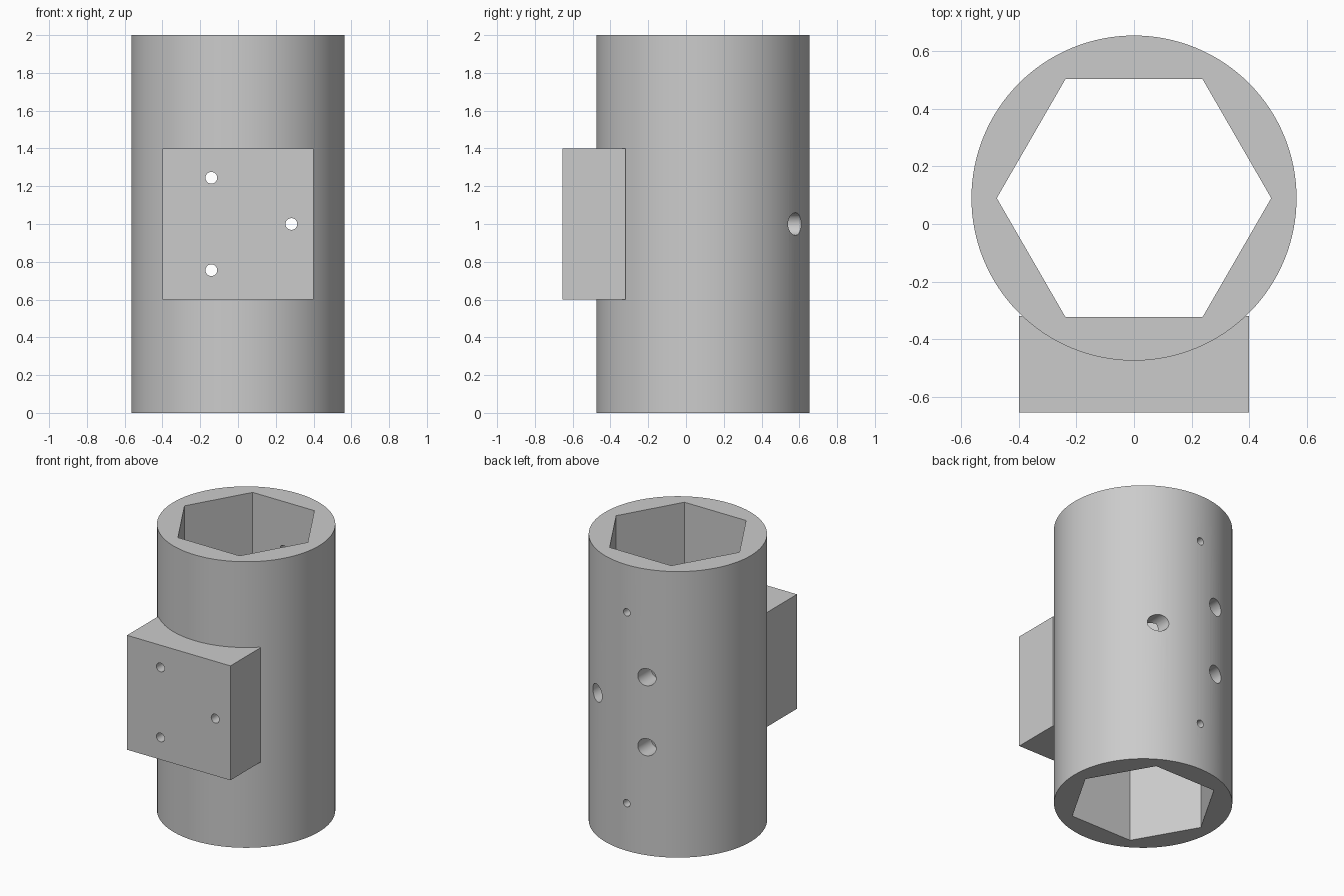
import bpy
import math

if "Cube" in bpy.data.objects:
    bpy.data.objects.remove(bpy.data.objects["Cube"], do_unlink=True)

AXIS_Y = 0.09      # tube axis offset
TUBE_R = 0.565
BORE_R = 0.477     # corner radius of the hexagonal bore
HEIGHT = 2.0
MID = HEIGHT / 2

grey = bpy.data.materials.new("plain grey")
grey.use_nodes = True
grey.diffuse_color = (0.6, 0.6, 0.6, 1)
grey.node_tree.nodes["Principled BSDF"].inputs["Base Color"].default_value = (0.6, 0.6, 0.6, 1)


def prism(name, sides, radius, depth, location, rotation=(0, 0, 0)):
    bpy.ops.mesh.primitive_cylinder_add(vertices=sides, radius=radius, depth=depth,
                                        location=location, rotation=rotation)
    obj = bpy.context.object
    obj.name = name
    obj.data.materials.append(grey)
    return obj


def combine(target, tool, operation):
    tool.hide_render = True
    mod = target.modifiers.new(operation.lower(), "BOOLEAN")
    mod.operation = operation
    mod.solver = "EXACT"
    mod.object = tool
    bpy.ops.object.select_all(action="DESELECT")
    bpy.context.view_layer.objects.active = target
    target.select_set(True)
    bpy.ops.object.modifier_apply(modifier=mod.name)
    bpy.data.objects.remove(tool, do_unlink=True)


def drill(target, x, z, radius, y_start, y_end):
    cutter = prism("drill_cutter", 32, radius, y_end - y_start,
                   (x, (y_start + y_end) / 2, z), (math.pi / 2, 0, 0))
    combine(target, cutter, "DIFFERENCE")


# Round tube body
body = prism("tube_body", 128, TUBE_R, HEIGHT, (0, AXIS_Y, MID))

# Mounting block on the front
front, back = -0.655, -0.32
bpy.ops.mesh.primitive_cube_add(size=1, location=(0, (front + back) / 2, MID))
block = bpy.context.object
block.name = "mounting_block"
block.scale = (0.8, back - front, 0.8)
bpy.ops.object.transform_apply(location=False, rotation=False, scale=True)
block.data.materials.append(grey)
combine(body, block, "UNION")

# Hexagonal bore with corners on the x axis
bore = prism("bore_cutter", 6, BORE_R, HEIGHT + 0.4, (0, AXIS_Y, MID), (0, 0, math.pi / 6))
combine(body, bore, "DIFFERENCE")

# Three screw holes through the block, with wide access holes behind
for i in range(3):
    angle = i * math.tau / 3
    x = 0.2825 * math.cos(angle)
    z = MID + 0.2825 * math.sin(angle)
    drill(body, x, z, 0.031, -0.8, AXIS_Y)
    drill(body, x, z, 0.06, AXIS_Y, 0.8)

# Two small holes in the back wall
for side in (-1, 1):
    drill(body, 0, MID + side * 0.667, 0.026, AXIS_Y, 0.8)

# Smooth the round walls, keep the edges sharp
bpy.ops.object.select_all(action="DESELECT")
bpy.context.view_layer.objects.active = body
body.select_set(True)
bpy.ops.object.shade_smooth_by_angle(angle=math.radians(25))
